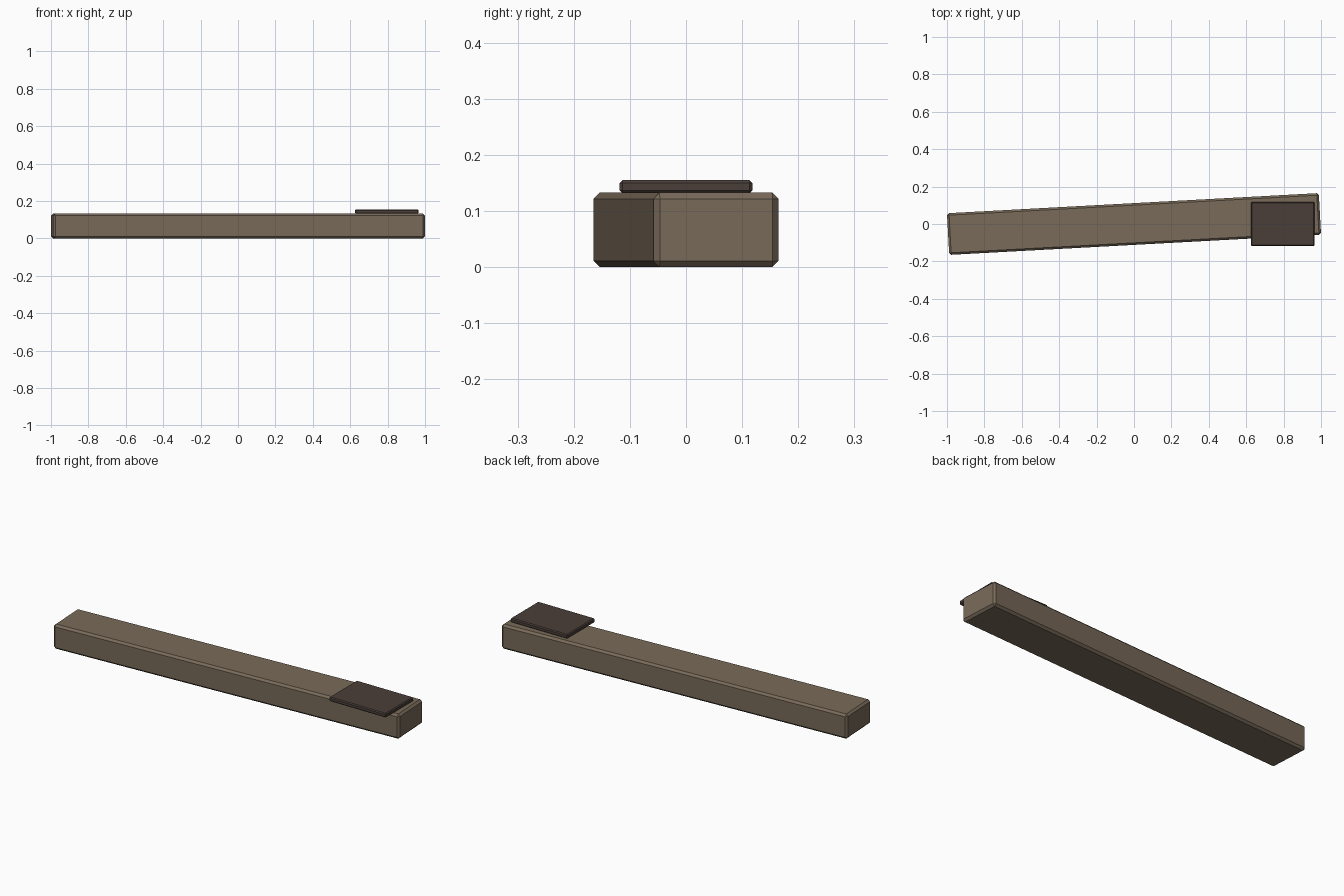
import bpy, math

if "Cube" in bpy.data.objects:
    bpy.data.objects.remove(bpy.data.objects["Cube"])


def material(name, rgb):
    m = bpy.data.materials.new(name)
    m.diffuse_color = (*rgb, 1)
    m.use_nodes = True
    m.node_tree.nodes["Principled BSDF"].inputs["Base Color"].default_value = m.diffuse_color
    return m


def block(name, size, centre, angle, bevel, mat):
    bpy.ops.mesh.primitive_cube_add(size=1, location=centre)
    ob = bpy.context.object
    ob.name = name
    ob.scale = size
    bpy.ops.object.transform_apply(location=False, rotation=False, scale=True)
    ob.rotation_euler.z = angle
    mod = ob.modifiers.new("chamfer", 'BEVEL')
    mod.width = bevel
    mod.segments = 1
    ob.data.materials.append(mat)
    return ob


wood = material("weathered_wood", (0.19, 0.145, 0.10))
dark = material("dark_plate", (0.068, 0.049, 0.042))

# Long chamfered beam, turned slightly about the vertical
block("beam", (1.991, 0.223, 0.133), (0, 0, 0.0665), math.radians(3.1), 0.011, wood)

# Thin plate lying square on one end of the beam
block("end_plate", (0.34, 0.237, 0.023), (0.795, 0, 0.1435), 0, 0.005, dark)
